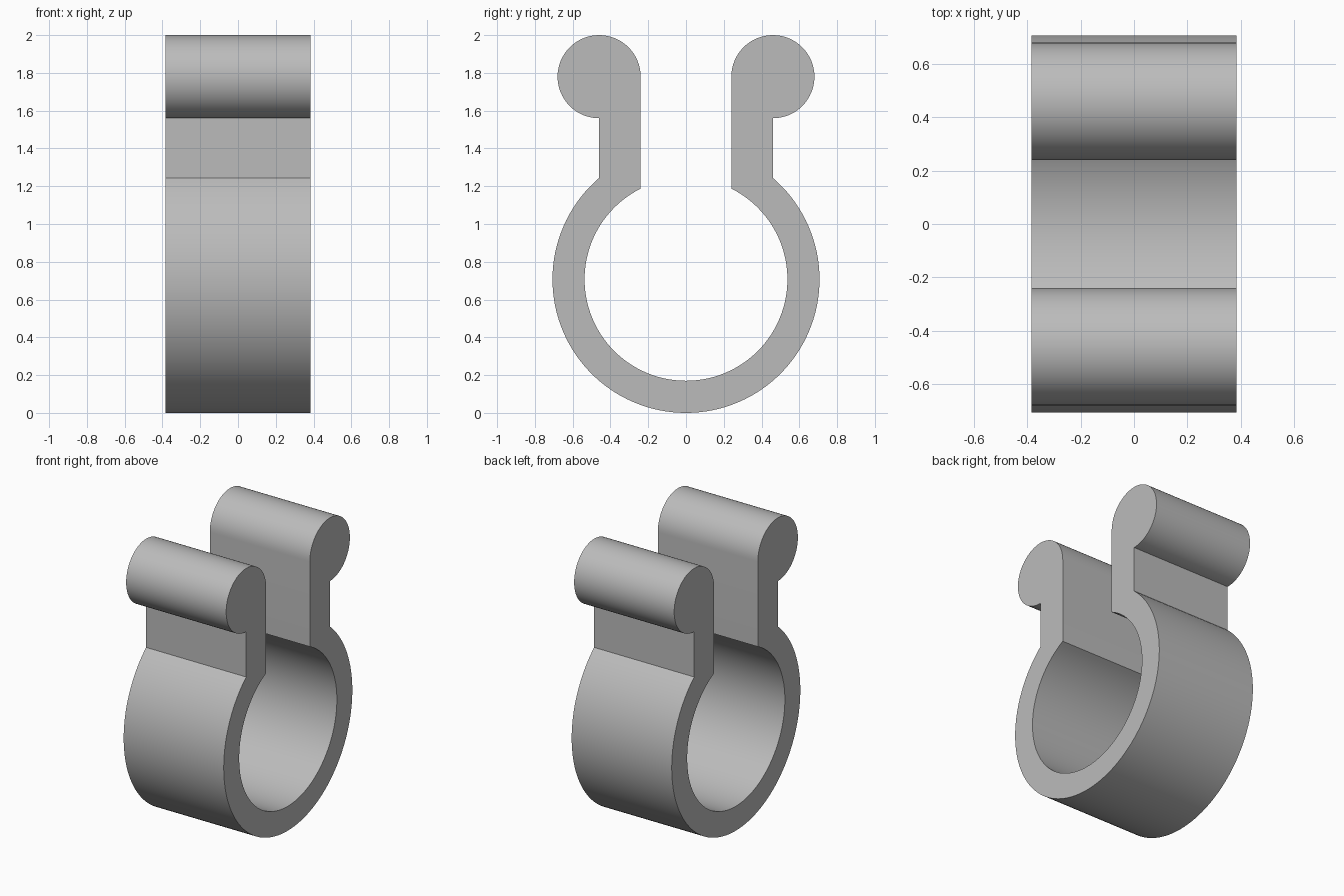
import bpy
import bmesh
from math import acos, asin, cos, sin, pi, radians

cube = bpy.data.objects.get("Cube")
if cube:
    bpy.data.objects.remove(cube, do_unlink=True)

# Main dimensions
HALF_WIDTH = 0.385
RING_Z, RING_OUTER, RING_INNER = 0.707, 0.707, 0.537
ARM_INNER, ARM_OUTER = 0.24, 0.46
BULB_Z, BULB_RADIUS = 1.78, 0.22


def arc(cy, cz, radius, start, end, steps):
    """Points (y, z) along an arc, both ends included."""
    angles = [start + (end - start) * i / steps for i in range(steps + 1)]
    return [(cy + radius * cos(a), cz + radius * sin(a)) for a in angles]


# Half outline: outer ring, rounded tip of the arm, then back along the inner ring
half = arc(0, RING_Z, RING_OUTER, -pi / 2, acos(ARM_OUTER / RING_OUTER), 48)
half += arc(ARM_OUTER, BULB_Z, BULB_RADIUS, -pi / 2, pi, 48)
half += arc(0, RING_Z, RING_INNER, acos(ARM_INNER / RING_INNER), -pi / 2, 48)
outline = half + [(-y, z) for y, z in reversed(half)][1:-1]

# Extrude the closed outline across the width
bm = bmesh.new()
cap = bm.faces.new([bm.verts.new((-HALF_WIDTH, y, z)) for y, z in outline])
result = bmesh.ops.extrude_face_region(bm, geom=[cap], use_keep_orig=True)
moved = [v for v in result["geom"] if isinstance(v, bmesh.types.BMVert)]
bmesh.ops.translate(bm, verts=moved, vec=(2 * HALF_WIDTH, 0, 0))
bmesh.ops.recalc_face_normals(bm, faces=bm.faces)
mesh = bpy.data.meshes.new("spring_clip")
bm.to_mesh(mesh)
bm.free()

clip = bpy.data.objects.new("spring_clip", mesh)
bpy.context.collection.objects.link(clip)

# Plain grey plastic
grey = bpy.data.materials.new("plain_grey")
grey.use_nodes = True
colour = (0.5, 0.5, 0.5, 1)
grey.diffuse_color = colour
grey.node_tree.nodes["Principled BSDF"].inputs["Base Color"].default_value = colour
mesh.materials.append(grey)

# Smooth curves with crisp edges
bpy.ops.object.select_all(action="DESELECT")
clip.select_set(True)
bpy.context.view_layer.objects.active = clip
bpy.ops.object.shade_smooth_by_angle(angle=radians(30))
